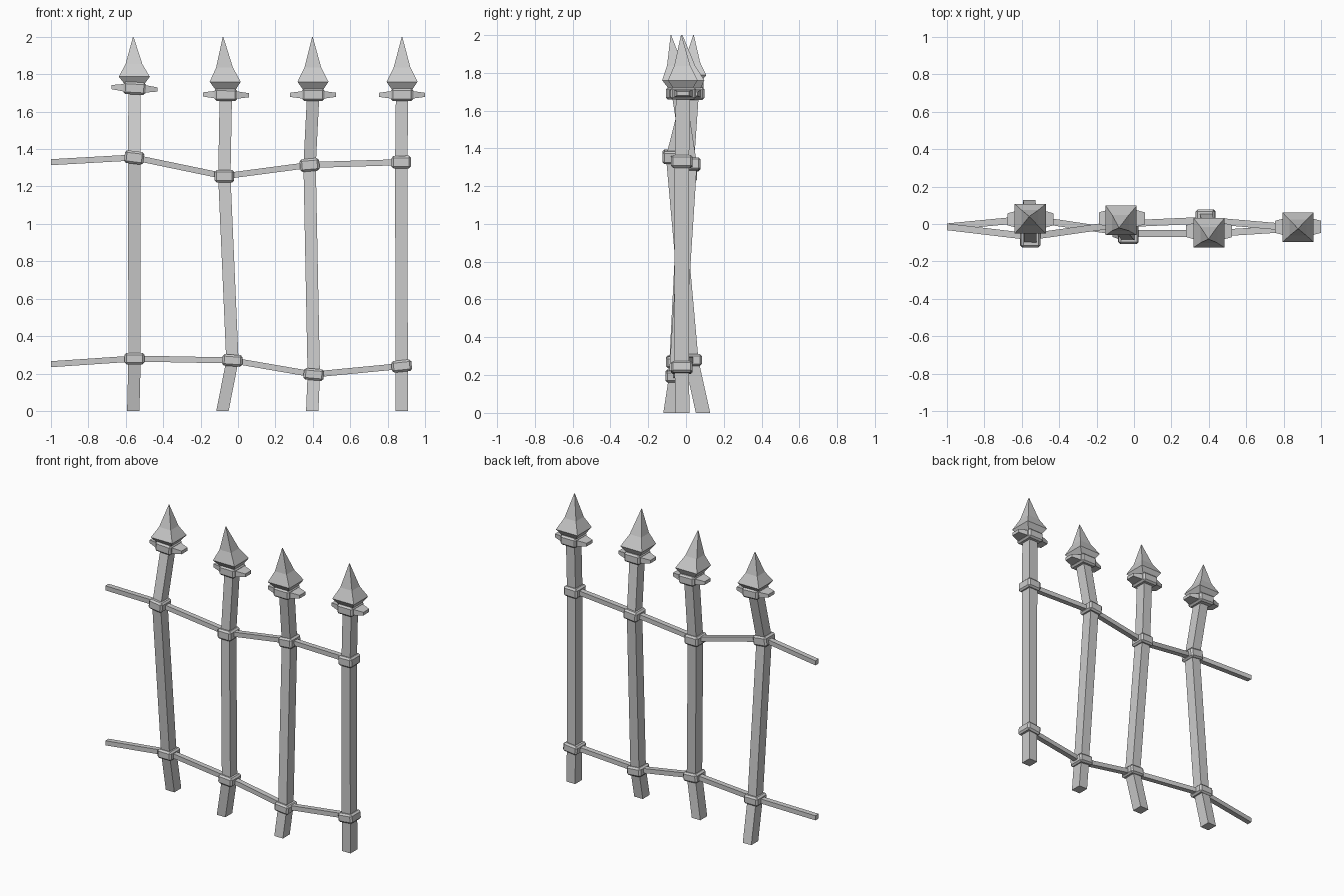
import bpy, bmesh, math
from mathutils import Matrix, Vector

if "Cube" in bpy.data.objects:
    bpy.data.objects.remove(bpy.data.objects["Cube"])


def loft(name, sections, axis):
    """Join rectangles given as (centre, half_a, half_b) lying across an axis."""
    bm = bmesh.new()
    rings = []
    for (x, y, z), a, b in sections:
        ring = []
        for s, t in ((-1, -1), (1, -1), (1, 1), (-1, 1)):
            off = (s * a, t * b, 0) if axis == 'Z' else (0, s * a, t * b)
            ring.append(bm.verts.new((x + off[0], y + off[1], z + off[2])))
        rings.append(ring)
    for r, q in zip(rings, rings[1:]):
        for i in range(4):
            j = (i + 1) % 4
            bm.faces.new((r[i], r[j], q[j], q[i]))
    bm.faces.new(rings[0][::-1])
    bm.faces.new(rings[-1])
    bmesh.ops.recalc_face_normals(bm, faces=bm.faces[:])
    me = bpy.data.meshes.new(name)
    bm.to_mesh(me)
    bm.free()
    ob = bpy.data.objects.new(name, me)
    bpy.context.collection.objects.link(ob)
    return ob


def block(name, loc, half, tilt):
    """Box with chamfered edges, tilted in the plane of the fence."""
    bm = bmesh.new()
    bmesh.ops.create_cube(bm, size=2)
    bmesh.ops.scale(bm, vec=Vector(half), verts=bm.verts[:])
    bmesh.ops.bevel(bm, geom=bm.edges[:], offset=0.011, segments=1,
                    affect='EDGES', profile=0.5)
    me = bpy.data.meshes.new(name)
    bm.to_mesh(me)
    bm.free()
    ob = bpy.data.objects.new(name, me)
    ob.matrix_world = Matrix.Translation(loc) @ Matrix.Rotation(-math.radians(tilt), 4, 'Y')
    bpy.context.collection.objects.link(ob)


# each post: foot, lower joint, upper joint, collar, spike tip
posts = [
    [(-.56, .09, 0), (-.553, .028, .28), (-.555, -.068, 1.355), (-.553, .025, 1.725), (-.56, .04, 2)],
    [(-.083, -.03, 0), (-.03, -.05, .27), (-.073, .0, 1.255), (-.065, .03, 1.69), (-.08, -.02, 2)],
    [(.397, -.082, 0), (.405, -.052, .195), (.383, .02, 1.315), (.402, -.038, 1.69), (.398, -.08, 2)],
    [(.875, -.02, 0), (.875, -.022, .24), (.873, -.022, 1.33), (.877, -.015, 1.69), (.877, -.025, 2)],
]
# tilt of lower clamp, upper clamp and collar in degrees
tilts = [(0, -7, -3), (-4, 0, -1), (-5, 5, 0), (6, 1, 0)]

for n, (path, tilt) in enumerate(zip(posts, tilts), 1):
    # bent square post
    loft(f"post_{n}", [(p, .033, .038) for p in path[:4]], 'Z')
    # clamps holding the rails
    block(f"lower_clamp_{n}", path[1], (.054, .057, .031), tilt[0])
    block(f"upper_clamp_{n}", path[2], (.052, .057, .034), tilt[1])
    # collar with tapered side wings
    c, tip = Vector(path[3]), Vector(path[4])
    block(f"collar_{n}", c, (.06, .068, .033), tilt[2])
    k = math.tan(math.radians(tilt[2]))
    loft(f"collar_wings_{n}",
         [(c + Vector((dx, 0, dx * k)), a, b) for dx, a, b in
          ((-.123, .032, .011), (-.05, .052, .021), (.05, .052, .021), (.123, .032, .011))], 'X')
    # four-sided flared spike
    loft(f"spike_{n}",
         [(c.lerp(tip, f), w, w * .95) for f, w in
          ((.08, .052), (.225, .083), (.47, .045), (1, .0015))], 'Z')

# two rails bent from post to post
for name, k, z in (("lower_rail", 1, .25), ("upper_rail", 2, 1.33)):
    path = [(-1, -.015, z)] + [p[k] for p in posts]
    loft(name, [(p, .018, .016) for p in path], 'X')
